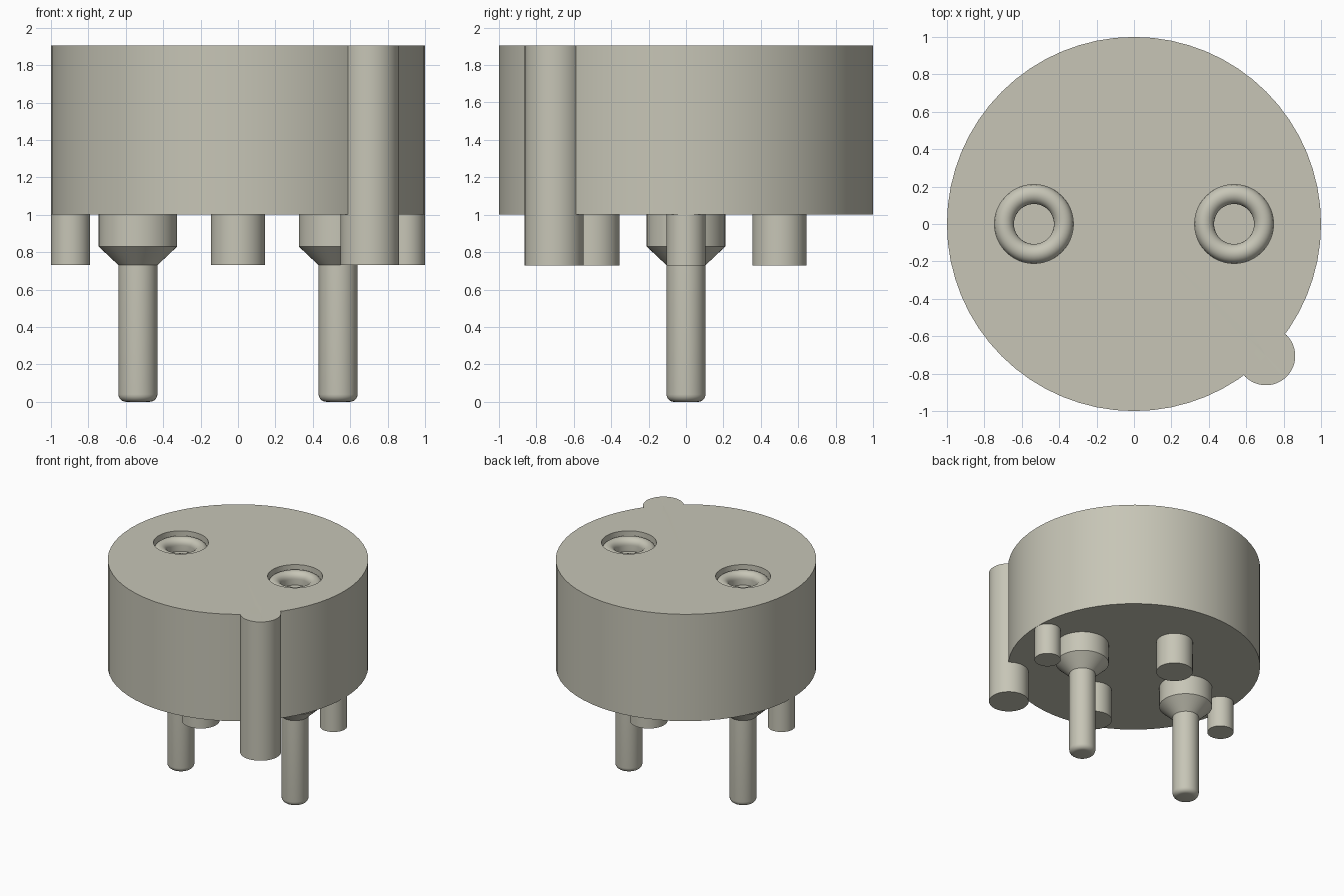
import bpy, bmesh, math

if "Cube" in bpy.data.objects:
    bpy.data.objects.remove(bpy.data.objects["Cube"])

COLOUR = (0.57, 0.56, 0.47, 1)
mat = bpy.data.materials.new("warm_grey_plastic")
mat.use_nodes = True
mat.diffuse_color = COLOUR
bsdf = mat.node_tree.nodes["Principled BSDF"]
bsdf.inputs["Base Color"].default_value = COLOUR
bsdf.inputs["Roughness"].default_value = 0.6

TOP, BASE, FOOT = 1.905, 1.0, 0.73
PIN_X = 0.535


def lathe(name, profile, x=0, y=0, steps=48):
    """Revolve (radius, z) points about a vertical axis at x, y."""
    bm = bmesh.new()
    verts = [bm.verts.new((r, 0, z)) for r, z in profile]
    edges = [bm.edges.new(pair) for pair in zip(verts, verts[1:])]
    bmesh.ops.spin(bm, geom=verts + edges, cent=(0, 0, 0), axis=(0, 0, 1),
                   angle=math.tau, steps=steps)
    bmesh.ops.remove_doubles(bm, verts=bm.verts, dist=1e-4)
    bmesh.ops.recalc_face_normals(bm, faces=bm.faces)
    mesh = bpy.data.meshes.new(name)
    bm.to_mesh(mesh)
    bm.free()
    obj = bpy.data.objects.new(name, mesh)
    bpy.context.collection.objects.link(obj)
    obj.location = (x, y, 0)
    mesh.materials.append(mat)
    return obj


def rod(name, radius, low, high, x=0, y=0, steps=48):
    return lathe(name, [(0, low), (radius, low), (radius, high), (0, high)], x, y, steps)


def smooth(obj):
    bpy.ops.object.select_all(action="DESELECT")
    obj.select_set(True)
    bpy.context.view_layer.objects.active = obj
    bpy.ops.object.shade_smooth_by_angle(angle=math.radians(30))


def combine(target, other, operation):
    """Apply a boolean and discard the helper."""
    mod = target.modifiers.new(operation.lower(), "BOOLEAN")
    mod.operation, mod.object, mod.solver = operation, other, "EXACT"
    bpy.ops.object.select_all(action="DESELECT")
    target.select_set(True)
    bpy.context.view_layer.objects.active = target
    bpy.ops.object.modifier_apply(modifier=mod.name)
    bpy.data.objects.remove(other)


# Round housing with a full-height locating key
body = rod("body", 1.0, BASE, TOP, steps=64)
combine(body, rod("key", 0.157, FOOT, TOP, 0.705, -0.705), "UNION")

# Rounded socket rim: half a torus, sunk below the top face
RIM, TUBE, RIM_Z, FLOOR = 0.159, 0.052, 1.83, 1.78
arc = [(RIM + TUBE * math.cos(a), RIM_Z + TUBE * math.sin(a))
       for a in (math.pi * i / 12 for i in range(13))]
socket_profile = arc + [(RIM - TUBE, FLOOR), (0, FLOOR)]

# Contact pin: collar, taper, shaft and rounded tip
SHAFT, ROUND = 0.104, 0.04
tip = [(SHAFT - ROUND + ROUND * math.sin(a), ROUND - ROUND * math.cos(a))
       for a in (math.pi / 2 * i / 6 for i in range(7))]
pin_profile = [(0, 0)] + tip + [(SHAFT, FOOT), (0.21, 0.83), (0.21, BASE), (0, BASE)]

parts = []
for side, s in (("left", 1), ("right", -1)):
    x = s * PIN_X
    combine(body, rod("recess", RIM + TUBE, FLOOR - 0.02, TOP + 0.1, x), "DIFFERENCE")
    parts.append(lathe(side + "_socket", socket_profile, x))
    parts.append(lathe(side + "_pin", pin_profile, x))
    parts.append(rod(side + "_standoff", SHAFT, FOOT, BASE, s * 0.895))

# Larger standoffs front and back
for name, y in (("front_standoff", -0.5), ("back_standoff", 0.5)):
    parts.append(rod(name, 0.145, FOOT, BASE, 0, y))

for obj in [body] + parts:
    smooth(obj)
